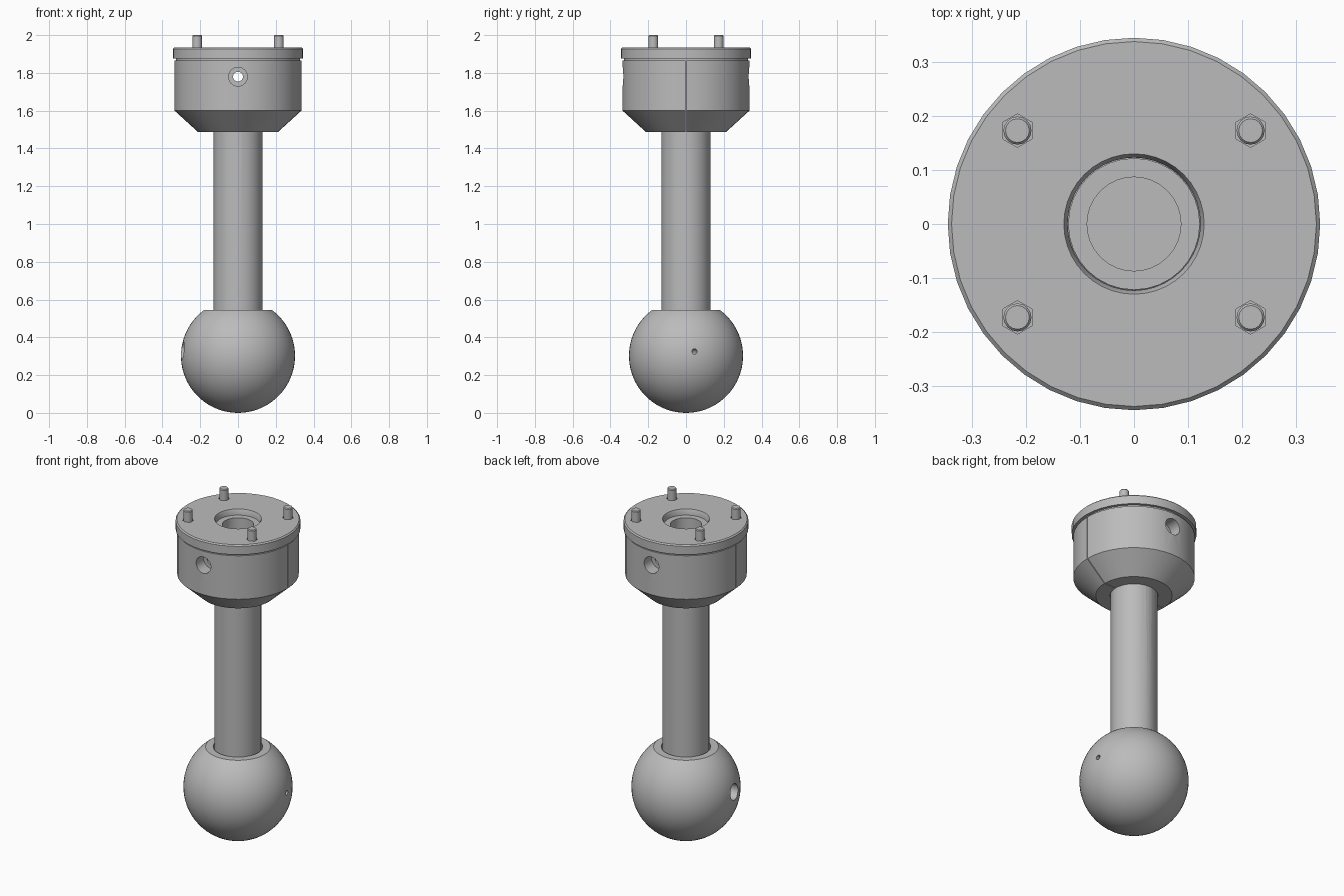
import bpy, bmesh
from math import pi, sin, cos, acos, atan2, radians
from mathutils import Vector

if "Cube" in bpy.data.objects:
    bpy.data.objects.remove(bpy.data.objects["Cube"])

GREY = (0.5, 0.5, 0.5, 1)
metal = bpy.data.materials.new("grey metal")
metal.use_nodes = True
metal.diffuse_color = GREY
metal.node_tree.nodes["Principled BSDF"].inputs["Base Color"].default_value = GREY


def new_object(name, bm):
    mesh = bpy.data.meshes.new(name)
    bm.to_mesh(mesh)
    bm.free()
    mesh.materials.append(metal)
    obj = bpy.data.objects.new(name, mesh)
    bpy.context.collection.objects.link(obj)
    return obj


def lathe(name, profile, sides, closed=False, at=(0, 0, 0)):
    """Turn a (radius, height) profile around the z axis."""
    bm = bmesh.new()
    verts = [bm.verts.new((r, 0, z)) for r, z in profile]
    pairs = list(zip(verts, verts[1:]))
    if closed:
        pairs.append((verts[-1], verts[0]))
    edges = [bm.edges.new(p) for p in pairs]
    bmesh.ops.spin(bm, geom=verts + edges, cent=(0, 0, 0), axis=(0, 0, 1),
                   angle=2 * pi, steps=sides)
    bmesh.ops.remove_doubles(bm, verts=bm.verts, dist=0.0002)
    bmesh.ops.recalc_face_normals(bm, faces=bm.faces)
    obj = new_object(name, bm)
    obj.location = at
    return obj


def drill(start, end, radius, sides=24):
    """Cylindrical cutter between two points."""
    start, end = Vector(start), Vector(end)
    bm = bmesh.new()
    bmesh.ops.create_cone(bm, cap_ends=True, segments=sides, radius1=radius,
                          radius2=radius, depth=(end - start).length)
    obj = new_object("cutter", bm)
    obj.location = (start + end) / 2
    obj.rotation_euler = (end - start).to_track_quat("Z", "Y").to_euler()
    return obj


def slot(size, height):
    bm = bmesh.new()
    bmesh.ops.create_cube(bm, size=1)
    bmesh.ops.scale(bm, vec=size, verts=bm.verts)
    obj = new_object("cutter", bm)
    obj.location.z = height
    return obj


def cut(obj, cutters):
    """Subtract the cutters, bake the result and discard them."""
    for c in cutters:
        c.hide_render = True
        mod = obj.modifiers.new("cut", "BOOLEAN")
        mod.operation, mod.solver, mod.object = "DIFFERENCE", "EXACT", c
    bpy.context.view_layer.update()
    deps = bpy.context.evaluated_depsgraph_get()
    mesh = bpy.data.meshes.new_from_object(obj.evaluated_get(deps))
    obj.modifiers.clear()
    obj.data = mesh
    for c in cutters:
        bpy.data.objects.remove(c)


# Ball with a flat top and a socket for the shaft
R, FLAT = 0.302, 0.545
end = acos((R - FLAT) / R)
arc = [(R * sin(end * i / 28), R - R * cos(end * i / 28)) for i in range(29)]
ball = lathe("ball", arc + [(0.137, FLAT), (0.137, 0.25), (0, 0.25)], 56)

# Set screw hole on one side of the ball, small vent hole on the other
a = atan2(0.045, 0.295)


def along(d, z):
    return (d * cos(a), d * sin(a), z)


cut(ball, [drill(along(-0.4, 0.33), along(-0.1, 0.33), 0.047),
           drill(along(0.1, 0.325), along(0.4, 0.325), 0.014, 12)])

# Hollow shaft
shaft = lathe("shaft", [(0, 0.26), (0.13, 0.26), (0.13, 1.87), (0.122, 1.88),
                        (0.122, 1.9), (0.087, 1.9), (0.087, 0.3), (0, 0.3)], 32)
cut(shaft, [drill((0, -0.2, 1.78), (0, 0.2, 1.78), 0.026)])

# Split clamp collar with counterbored cross holes
collar = lathe("clamp_collar", [(0.132, 1.487), (0.212, 1.487), (0.336, 1.6),
                                (0.336, 1.865), (0.132, 1.865)], 40, closed=True)
cut(collar, [slot((1, 0.005, 1), 1.7),
             drill((0, -0.5, 1.78), (0, 0.5, 1.78), 0.026),
             drill((0, -0.5, 1.78), (0, -0.26, 1.78), 0.05),
             drill((0, 0.26, 1.78), (0, 0.5, 1.78), 0.05)])

# Narrow spacer that leaves a groove below the top plate
spacer = lathe("spacer_ring", [(0.132, 1.86), (0.328, 1.86), (0.328, 1.88),
                               (0.132, 1.88)], 40, closed=True)

# Top plate with chamfered rim, central opening and pin holes
plate = lathe("top_plate", [(0.123, 1.876), (0.345, 1.876), (0.345, 1.927),
                            (0.338, 1.934), (0.13, 1.934), (0.123, 1.918)],
              40, closed=True)
spots = [(x, y) for x in (-0.216, 0.216) for y in (-0.173, 0.173)]
cut(plate, [drill((x, y, 1.89), (x, y, 2), 0.031, 6) for x, y in spots])

# Four upright pins
pins = [lathe("pin", [(0, 1.88), (0.026, 1.88), (0.026, 1.995), (0.022, 2),
                      (0, 2)], 16, at=(x, y, 0)) for x, y in spots]

# Smooth round surfaces, crisp edges
bpy.ops.object.select_all(action="DESELECT")
for obj in [ball, shaft, collar, spacer, plate] + pins:
    obj.select_set(True)
    bpy.context.view_layer.objects.active = obj
bpy.ops.object.shade_smooth_by_angle(angle=radians(30))
